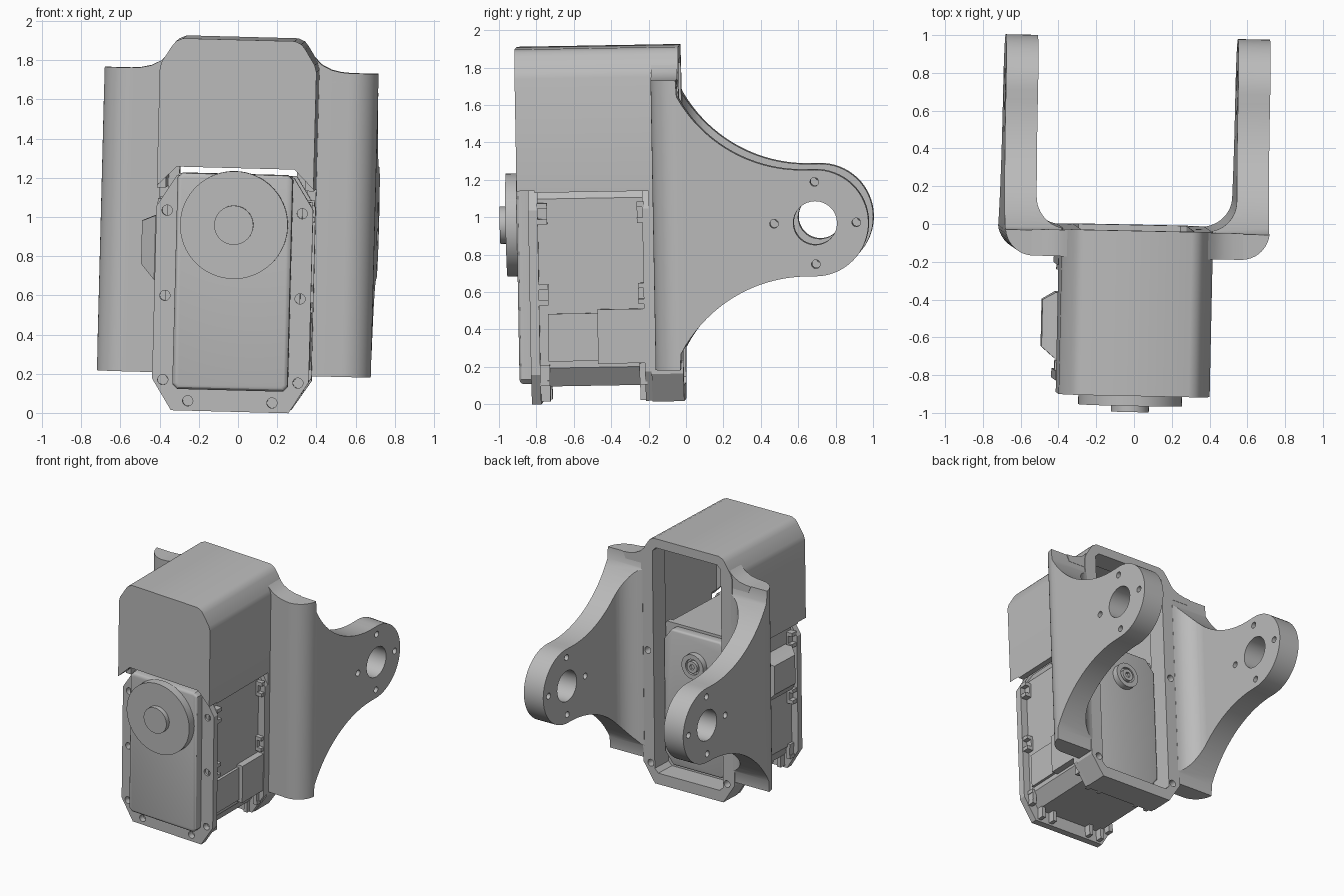
import bpy, bmesh, math
from math import sin, cos, pi, radians
from mathutils import Matrix, Vector

cube = bpy.data.objects.get("Cube")
if cube:
    bpy.data.objects.remove(cube)

grey = bpy.data.materials.new("plain grey")
grey.use_nodes = True
tone = (0.5, 0.5, 0.5, 1)
grey.diffuse_color = tone
grey.node_tree.nodes["Principled BSDF"].inputs["Base Color"].default_value = tone
parts = []


def make(name, bm, keep=True):
    bmesh.ops.recalc_face_normals(bm, faces=bm.faces[:])
    me = bpy.data.meshes.new(name)
    bm.to_mesh(me)
    bm.free()
    ob = bpy.data.objects.new(name, me)
    bpy.context.collection.objects.link(ob)
    me.materials.append(grey)
    if keep:
        parts.append(ob)
    return ob


def add_prism(bm, pts, axis, a, b):
    """Extrude a 2D outline along an axis from a to b."""
    place = {"x": lambda p, t: (t, p[0], p[1]),
             "y": lambda p, t: (p[0], t, p[1]),
             "z": lambda p, t: (p[0], p[1], t)}[axis]
    lo = [bm.verts.new(place(p, a)) for p in pts]
    hi = [bm.verts.new(place(p, b)) for p in pts]
    bm.faces.new(lo)
    bm.faces.new(hi)
    n = len(pts)
    for i in range(n):
        j = (i + 1) % n
        bm.faces.new((lo[i], lo[j], hi[j], hi[i]))


def prism(name, pts, axis, a, b, keep=True):
    bm = bmesh.new()
    add_prism(bm, pts, axis, a, b)
    return make(name, bm, keep)


def arc(c, r, a0, a1, n=16):
    return [(c[0] + r * cos(radians(a0 + (a1 - a0) * i / n)),
             c[1] + r * sin(radians(a0 + (a1 - a0) * i / n))) for i in range(n + 1)]


def circle(c, r, n=32):
    return arc(c, r, 0, 360, n)[:-1]


def cylinders(name, spots, axis, a, b):
    bm = bmesh.new()
    for c, r in spots:
        add_prism(bm, circle(c, r), axis, a, b)
    return make(name, bm, False)


def box(name, lo, hi):
    return prism(name, [(lo[0], lo[1]), (hi[0], lo[1]), (hi[0], hi[1]), (lo[0], hi[1])],
                 "z", lo[2], hi[2])


def apply(ob):
    bpy.context.view_layer.update()
    ev = ob.evaluated_get(bpy.context.evaluated_depsgraph_get())
    me = bpy.data.meshes.new_from_object(ev)
    ob.modifiers.clear()
    ob.data = me


def boolean(ob, other, op="DIFFERENCE"):
    m = ob.modifiers.new("cut", "BOOLEAN")
    m.object, m.operation, m.solver = other, op, "EXACT"
    apply(ob)
    if other in parts:
        parts.remove(other)
    bpy.data.objects.remove(other)


def bevel(ob, width, segments=3):
    m = ob.modifiers.new("round", "BEVEL")
    m.width, m.segments = width, segments
    m.limit_method, m.angle_limit = "ANGLE", radians(50)
    apply(ob)


def mirrored(half):
    return half + [(-x, z) for x, z in reversed(half)]


def octagon(w, z0, z1, c, d):
    """Upright rectangle with corners cut by c across and d up."""
    return mirrored([(w - c, z0), (w, z0 + d), (w, z1 - d), (w - c, z1)])


AXIS_Z = 0.975

# Bracket: hood over the motor, joined to the rear frame
shoulder = [(.4, 1.765), (.39, 1.8), (.34, 1.88), (.32, 1.905), (.285, 1.92)]
hood = prism("bracket_hood", mirrored([(.4, 1.155)] + shoulder), "y", -.895, -.025)
frame = prism("rear_frame", mirrored([(.3, .025), (.4, .175)] + shoulder), "y", -.19, -.02)
boolean(hood, frame, "UNION")
boolean(hood, prism("inside", octagon(.355, .3, 1.87, .08, .11), "y", -.855, -.17, False))
boolean(hood, prism("opening", octagon(.3, .11, 1.85, .03, .03), "y", -.3, .3, False))
boolean(hood, prism("front_notch", octagon(.41, .3, 1.265, .11, .11), "y", -1, -.8, False))
screws = [((s * x, z), .026) for s in (1, -1) for x, z in ((.35, 1.04), (.335, .175))]
boolean(hood, cylinders("frame_holes", screws, "y", -.1, .1))

# Arms: bent section trimmed to the rounded lever outline
EYE = (.705, AXIS_Z)
R, SWEEP, Y0, RUN = .285, .767, .65, .675
steps = [Y0 - RUN * i / 24 for i in range(25)]
rise = [SWEEP - math.sqrt(SWEEP ** 2 - (Y0 - y) ** 2) for y in steps]
top = [(y, AXIS_Z + R + h) for y, h in zip(steps, rise)]
bottom = [(y, AXIS_Z - R - h) for y, h in zip(steps, rise)]
outline = ([(-.3, AXIS_Z - .775), (-.03, AXIS_Z - .775)] + bottom[::-1]
           + arc(EYE, R, -90, 90, 32) + top
           + [(-.03, AXIS_Z + .775), (-.3, AXIS_Z + .775)])
section = ([(.39, -.165)] + arc((.55, -.015), .15, -90, 0, 12) + [(.70, 1.1), (.53, 1.1)]
           + arc((.37, .14), .16, 0, -83, 12))
for s, side in ((1, "left"), (-1, "right")):
    arm = prism(side + "_arm", [(s * x, y) for x, y in section], "z", 0, 2)
    boolean(arm, prism("trim", outline, "x", -1, 1, False), "INTERSECT")
    holes = [(EYE, .117)] + [((EYE[0] + .22 * cos(a), EYE[1] + .22 * sin(a)), .023)
                             for a in (0, pi / 2, pi, 3 * pi / 2)]
    boolean(arm, cylinders("arm_holes", holes, "x", -1, 1))
    # Concave web between hood shoulder and arm top
    web = [(.36, 1.7), (.54, 1.7), (.56, 1.75), (.51, 1.754), (.46, 1.765),
           (.41, 1.79), (.37, 1.83)]
    prism(side + "_shoulder_web", [(s * x, z) for x, z in web], "y", -.165, -.025)

# Motor body and its two flanges
prism("motor_body", octagon(.345, .115, 1.22, .07, .1), "y", -.82, -.19)
spots = [(s * x, z) for s in (1, -1)
         for x, z in ((.345, 1.04), (.345, .605), (.345, .175), (.215, .07))]
flange = prism("front_flange", octagon(.4, .02, 1.22, .1, .16), "y", -.835, -.785)
boolean(flange, cylinders("flange_holes", [(c, .026) for c in spots], "y", -.9, -.79))
prism("rear_flange", octagon(.4, .03, 1.22, .1, .16), "y", -.225, -.185)

# Front cover with rounded edges
cover = prism("front_cover", octagon(.295, .13, 1.235, .025, .025), "y", -.9, -.8)
bevel(cover, .022)

# Output disc and hub
prism("output_disc", circle((0, AXIS_Z), .275, 64), "y", -.96, -.895)
prism("output_hub", circle((0, AXIS_Z), .1, 48), "y", -.995, -.95)

# Back cover with idler boss and screw
back = prism("back_cover", octagon(.285, .15, 1.2, .07, .09), "y", -.2, -.12)
bevel(back, .015)
boss = prism("idler_boss", circle((0, AXIS_Z), .095), "y", -.13, -.075)
boolean(boss, cylinders("boss_recess", [((0, AXIS_Z), .06)], "y", -.095, 0))
screw = prism("idler_screw", circle((0, AXIS_Z), .045), "y", -.12, -.07)
boolean(screw, prism("hex_socket", circle((0, AXIS_Z), .022, 6), "y", -.09, 0, False))

# Nut pockets along the flanges: a rib pair with a backing block
for s, side in ((1, "left"), (-1, "right")):
    for y0, y1 in ((-.79, -.735), (-.255, -.215)):
        for z, reach in ((1.04, .395), (.605, .395), (.175, .365)):
            xa, xb = sorted((s * .33, s * reach))
            for dz in (-.055, .03):
                box(side + "_pocket_rib", (xa, y0, z + dz), (xb, y1, z + dz + .028))
            xa, xb = sorted((s * .33, s * .36))
            box(side + "_pocket_block", (xa, y0, z - .03), (xb, y1, z + .035))
        for x in (.15, .25):
            xa, xb = sorted((s * x, s * (x + .03)))
            box(side + "_bottom_rib", (xa, y0, .035), (xb, y1, .12))

# Cable socket and raised panel on the left side
box("cable_socket", (.33, -.475, .235), (.395, -.225, .525))
box("side_panel", (.33, -.74, .25), (.365, -.47, .505))

# Tapered housing on the right side
bm = bmesh.new()
rings = []
for x, ya, yb, za, zb in ((-.34, -.72, -.37, .68, 1.01), (-.405, -.72, -.37, .68, 1.01),
                          (-.475, -.66, -.41, .76, .98)):
    rings.append([bm.verts.new((x, y, z)) for y, z in ((ya, za), (yb, za), (yb, zb), (ya, zb))])
bm.faces.new(rings[0])
bm.faces.new(rings[-1])
for a, b in zip(rings, rings[1:]):
    for i in range(4):
        bm.faces.new((a[i], a[i - 1], b[i - 1], b[i]))
make("tapered_housing", bm)

# Slight tilt of the whole assembly, then shading
pivot = Matrix.Translation(Vector((0, 0, 1)))
tilt = (Matrix.Rotation(radians(-1.2), 4, "Z") @ Matrix.Rotation(radians(1.5), 4, "Y")
        @ Matrix.Rotation(radians(1), 4, "X"))
bpy.ops.object.select_all(action="DESELECT")
for ob in parts:
    ob.data.transform(pivot @ tilt @ pivot.inverted())
    ob.select_set(True)
bpy.context.view_layer.objects.active = parts[0]
bpy.ops.object.shade_smooth_by_angle(angle=radians(30))
